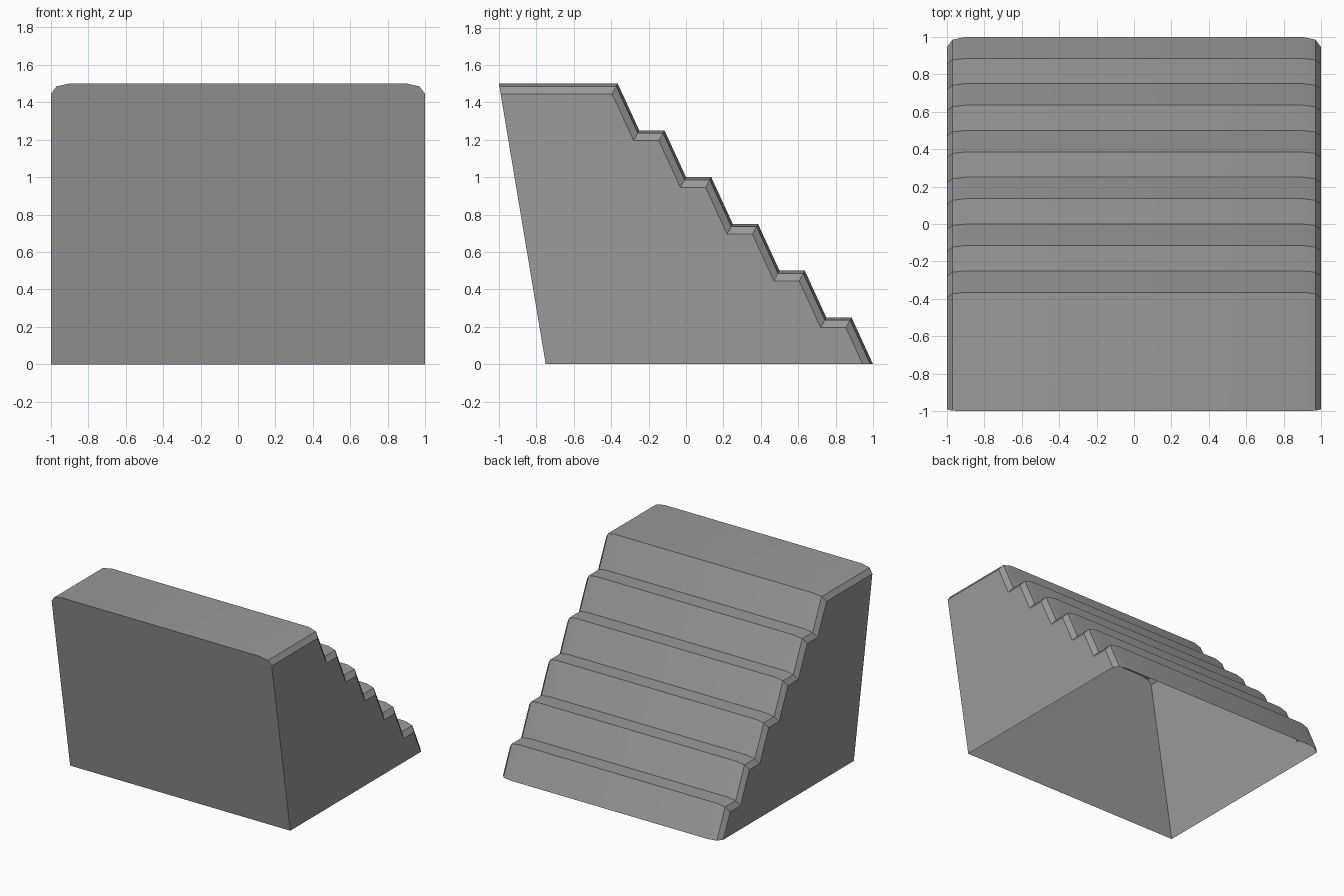
import bpy
import bmesh
import math

if "Cube" in bpy.data.objects:
    bpy.data.objects.remove(bpy.data.objects["Cube"], do_unlink=True)

grey = bpy.data.materials.new("plain grey")
grey.use_nodes = True
colour = (0.32, 0.32, 0.32, 1)
grey.diffuse_color = colour
grey.node_tree.nodes["Principled BSDF"].inputs["Base Color"].default_value = colour

STEPS, RISE, GOING, RUN = 6, 0.25, 0.25, 0.115
HEIGHT = STEPS * RISE
DROP, INSET = 0.055, 0.03   # how far the rounded ends sink at the side walls


def section(t):
    """Side profile from front foot to back foot, lowered by the fraction t."""
    dy, dz = INSET * t, DROP * t
    top = HEIGHT - dz
    points = [(-0.75, 0), (-0.75 - 0.25 * top / HEIGHT, top)]
    for i in range(STEPS):
        y, z = -0.365 + GOING * i - dy, HEIGHT - RISE * i - dz
        drop = min(RISE, z)          # the last riser stops at the ground
        points += [(y, z), (y + RUN * drop / RISE, z - drop)]
    return points


# Stepped shell: cross-sections swept from right to left, open underneath
half = [(1, 1), (0.97, 0.27), (0.9, 0)]
slices = [(-x, t) for x, t in half] + half[::-1]
bm = bmesh.new()
rows = [[bm.verts.new((x, y, z)) for y, z in section(t)] for x, t in slices]
for a, b in zip(rows, rows[1:]):
    for i in range(len(a) - 1):
        bm.faces.new((a[i], b[i], b[i + 1], a[i + 1]))

# Side walls
bm.faces.new(rows[0])
bm.faces.new(rows[-1][::-1])

mesh = bpy.data.meshes.new("stepped_block")
bm.to_mesh(mesh)
bm.free()
mesh.materials.append(grey)
block = bpy.data.objects.new("stepped_block", mesh)
bpy.context.collection.objects.link(block)

bpy.ops.object.select_all(action="DESELECT")
block.select_set(True)
bpy.context.view_layer.objects.active = block
bpy.ops.object.shade_smooth_by_angle(angle=math.radians(30))
